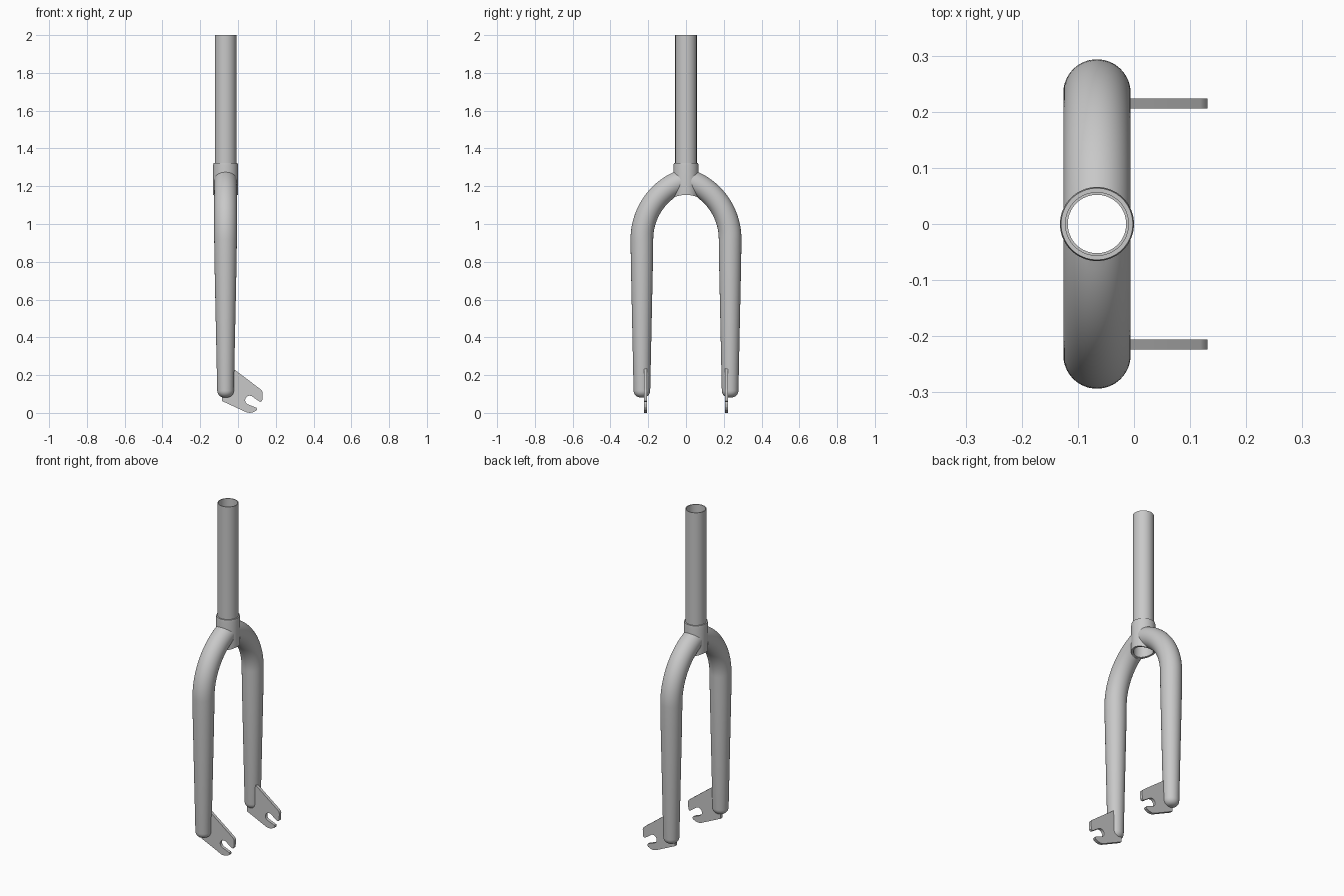
import bpy, bmesh, math

if "Cube" in bpy.data.objects:
    bpy.data.objects.remove(bpy.data.objects["Cube"])

CX = -0.066          # x of the tube and leg axes
SEG = 64

grey = bpy.data.materials.new("grey metal")
grey.diffuse_color = (0.58, 0.58, 0.58, 1)
grey.use_nodes = True
grey.node_tree.nodes["Principled BSDF"].inputs["Base Color"].default_value = grey.diffuse_color


def finish(name, bm, smooth=True):
    bmesh.ops.recalc_face_normals(bm, faces=bm.faces[:])
    me = bpy.data.meshes.new(name)
    bm.to_mesh(me)
    bm.free()
    me.materials.append(grey)
    ob = bpy.data.objects.new(name, me)
    bpy.context.collection.objects.link(ob)
    if smooth:
        shade(ob)
    return ob


def activate(ob):
    bpy.ops.object.select_all(action='DESELECT')
    ob.select_set(True)
    bpy.context.view_layer.objects.active = ob


def shade(ob):
    activate(ob)
    bpy.ops.object.shade_smooth_by_angle(angle=math.radians(35))


def skin(bm, rings, closed):
    """Join successive vertex rings; closed also joins last to first."""
    n = len(rings)
    for i in range(n if closed else n - 1):
        a, b = rings[i], rings[(i + 1) % n]
        for j in range(SEG):
            k = (j + 1) % SEG
            bm.faces.new((a[j], a[k], b[k], b[j]))
    if not closed:
        bm.faces.new(rings[0])
        bm.faces.new(rings[-1])


def lathe(name, profile, arch=False):
    """Hollow turned part; arch curves the bottom edge to follow the wheel."""
    bm = bmesh.new()
    low = min(z for r, z in profile)
    rings = []
    for r, z in profile:
        ring = []
        for j in range(SEG):
            a = 2 * math.pi * j / SEG
            y = r * math.sin(a)
            dz = math.sqrt(0.16 ** 2 - y * y) - 0.16 if arch and z == low else 0
            ring.append(bm.verts.new((CX + r * math.cos(a), y, z + dz)))
        rings.append(ring)
    skin(bm, rings, True)
    return finish(name, bm)


# steerer tube and crown collar
lathe("steerer_tube", [(0.052, 1.22), (0.057, 1.22), (0.057, 2.0), (0.052, 2.0)])
lathe("crown_collar", [(0.054, 1.154), (0.066, 1.154), (0.066, 1.308),
                       (0.064, 1.324), (0.054, 1.324)], arch=True)


def leg(name, side):
    # stations: y, z, bend angle, radius
    st = []
    for i in range(9):                                   # rounded foot
        t = math.pi / 2 * i / 8
        st.append((0.2335, 0.118 - 0.036 * math.cos(t), 0, 0.008 + 0.036 * math.sin(t)))
    st += [(0.2335, 0.8, 0, 0.0585), (0.2335, 0.92, 0, 0.06)]
    for i in range(1, 25):                               # bend to the crown
        t = math.radians(72) * i / 24
        st.append((-0.0965 + 0.33 * math.cos(t), 0.92 + 0.33 * math.sin(t), t, 0.06))
    bm = bmesh.new()
    rings = []
    for y, z, t, r in st:
        ring = []
        for j in range(SEG):
            a = 2 * math.pi * j / SEG
            n = r * math.sin(a)
            ring.append(bm.verts.new((CX + r * math.cos(a),
                                      side * (y + n * math.cos(t)), z + n * math.sin(t))))
        rings.append(ring)
    skin(bm, rings, False)
    ob = finish(name, bm, False)

    # trim the leg so the collar stays hollow
    bpy.ops.mesh.primitive_cylinder_add(vertices=SEG, radius=0.063, depth=0.6,
                                        location=(CX, 0, 1.25))
    cutter = bpy.context.object
    cutter.hide_render = True
    mod = ob.modifiers.new("trim", 'BOOLEAN')
    mod.operation = 'DIFFERENCE'
    mod.solver = 'EXACT'
    mod.object = cutter
    activate(ob)
    bpy.ops.object.modifier_apply(modifier="trim")
    bpy.data.objects.remove(cutter)
    shade(ob)


def dropout(name, side):
    pts = [(-0.05, 0.235), (-0.026, 0.235), (0.118, 0.126), (0.128, 0.116),
           (0.131, 0.104), (0.128, 0.064), (0.122, 0.058), (0.114, 0.060)]
    for i in range(13):                                  # axle slot
        a = math.radians(65 + 180 * i / 12)
        pts.append((0.062 + 0.024 * math.cos(a), 0.067 + 0.024 * math.sin(a)))
    pts += [(0.098, 0.027), (0.101, 0.02), (0.097, 0.012), (0.082, 0.004),
            (0.062, 0.0), (0.045, 0.003), (-0.085, 0.063), (-0.085, 0.10)]
    bm = bmesh.new()
    f = bm.faces.new([bm.verts.new((x, side * 0.2145 - 0.009, z)) for x, z in pts])
    ext = bmesh.ops.extrude_face_region(bm, geom=[f])
    bmesh.ops.translate(bm, vec=(0, 0.018, 0),
                        verts=[v for v in ext["geom"] if isinstance(v, bmesh.types.BMVert)])
    finish(name, bm)


# both legs with their axle plates
for label, side in (("left", 1), ("right", -1)):
    leg(label + "_leg", side)
    dropout(label + "_axle_plate", side)
